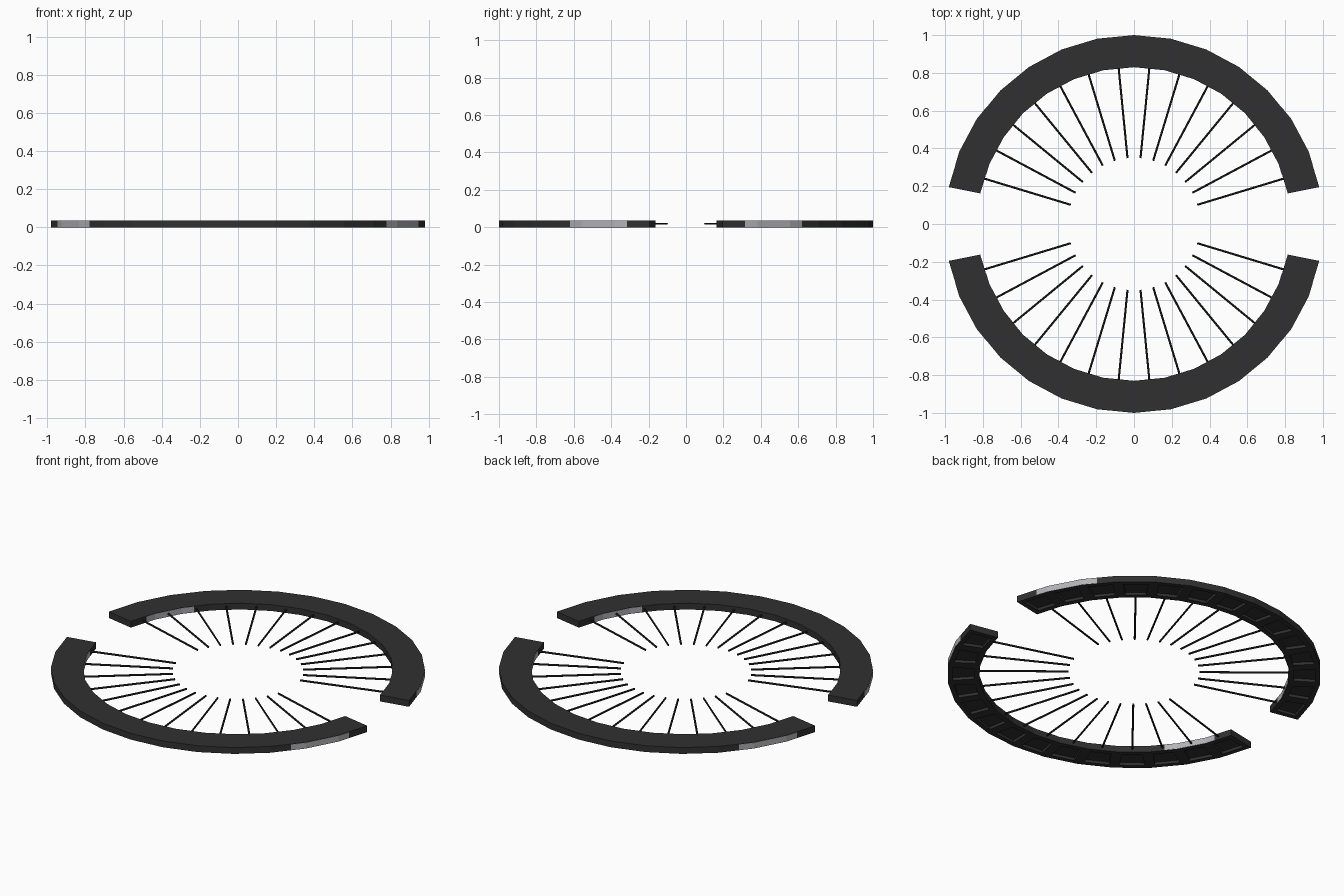
import bpy, bmesh, math
from mathutils import Matrix, Vector

if "Cube" in bpy.data.objects:
    bpy.data.objects.remove(bpy.data.objects["Cube"])

STEP = math.radians(11.25)
R_OUT, R_IN, HEIGHT = 1.0, 0.83, 0.037


def material(name, rgb):
    m = bpy.data.materials.new(name)
    m.diffuse_color = (*rgb, 1)
    m.use_nodes = True
    m.node_tree.nodes["Principled BSDF"].inputs["Base Color"].default_value = m.diffuse_color
    return m


CHARCOAL = material("charcoal", (0.03, 0.03, 0.03))
BLACK = material("black", (0.018, 0.018, 0.018))
GREY = material("light grey", (0.45, 0.45, 0.48))


def finish(bm, name, mat):
    bmesh.ops.recalc_face_normals(bm, faces=bm.faces)
    me = bpy.data.meshes.new(name)
    bm.to_mesh(me)
    bm.free()
    me.materials.append(mat)
    ob = bpy.data.objects.new(name, me)
    bpy.context.collection.objects.link(ob)
    return ob


def polar(r, a, z):
    return Vector((r * math.cos(a), r * math.sin(a), z))


def arc_block(bm, stops, r0, r1, z0, z1):
    """Curved bar with a rectangular section; returns its bottom faces."""
    rings = [[bm.verts.new(polar(r, a, z) * 1.0) for r, z in
              ((r0, z0), (r1, z0), (r1, z1), (r0, z1))] for a in stops]
    bottoms = []
    for a, b in zip(rings, rings[1:]):
        for i in range(4):
            j = (i + 1) % 4
            f = bm.faces.new((a[i], a[j], b[j], b[i]))
            if i == 0:
                bottoms.append(f)
    bm.faces.new(rings[0][::-1])
    bm.faces.new(rings[-1])
    return bottoms


def facet_radius(r, a):
    """Radius of the 32-sided outline at angle a."""
    mid = (math.floor(a / STEP) + 0.5) * STEP
    return r * math.cos(STEP / 2) / math.cos(a - mid)


for side, start in (("back", 0), ("front", 16)):
    # half ring with a square pocket under each segment
    bm = bmesh.new()
    stops = [(start + i) * STEP for i in range(1, 16)]
    bottoms = arc_block(bm, stops, R_IN, R_OUT, 0, HEIGHT)
    bmesh.ops.recalc_face_normals(bm, faces=bm.faces)
    bmesh.ops.inset_individual(bm, faces=bottoms, thickness=0.04)
    pockets = bmesh.ops.extrude_discrete_faces(bm, faces=bottoms)["faces"]
    bmesh.ops.translate(bm, vec=(0, 0, 0.016),
                        verts=list({v for f in pockets for v in f.verts}))
    finish(bm, side + "_half_ring", CHARCOAL)

    # thin spokes pointing to the middle, one per segment
    bm = bmesh.new()
    for i in range(1, 15):
        a = (start + i + 0.5) * STEP
        r0, r1 = 0.35, 0.84
        m = (Matrix.Translation(polar((r0 + r1) / 2, a, 0.019))
             @ Matrix.Rotation(a, 4, 'Z') @ Matrix.Rotation(math.pi / 2, 4, 'Y'))
        bmesh.ops.create_cone(bm, cap_ends=True, segments=6, radius1=0.0055,
                              radius2=0.0055, depth=r1 - r0, matrix=m)
    finish(bm, side + "_spokes", BLACK)

    # light panels on the outer and inner walls near both ends
    bm = bmesh.new()
    for lo, hi in ((18.5, 38.5), (141.5, 161.5)):
        first, last = (math.radians(d) + start * STEP for d in (lo, hi))
        mids = [k * STEP for k in range(32) if first < k * STEP < last]
        for r, out in ((R_OUT, 1), (R_IN, -1)):
            loops = []
            for a in [first] + mids + [last]:
                rr = facet_radius(r, a) + out * 0.0015
                loops.append([bm.verts.new(polar(q, a, z)) for q, z in
                              ((rr - out * 0.004, 0.002), (rr, 0.002),
                               (rr, 0.035), (rr - out * 0.004, 0.035))])
            for p, q in zip(loops, loops[1:]):
                for i in range(4):
                    j = (i + 1) % 4
                    bm.faces.new((p[i], p[j], q[j], q[i]))
            bm.faces.new(loops[0][::-1])
            bm.faces.new(loops[-1])
    finish(bm, side + "_wall_panels", GREY)
